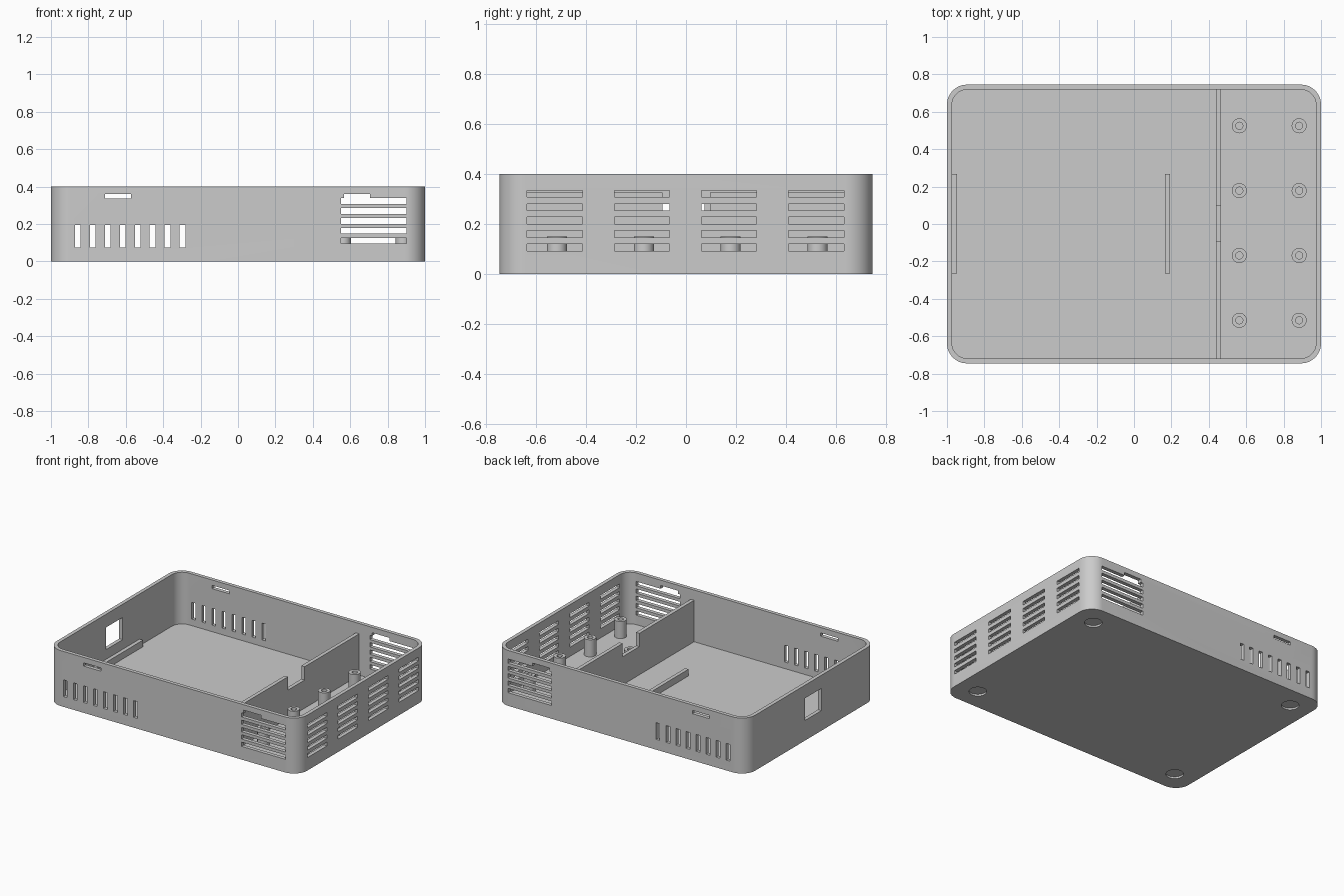
import bpy, bmesh, math
from mathutils import Matrix, Vector

if "Cube" in bpy.data.objects:
    bpy.data.objects.remove(bpy.data.objects["Cube"], do_unlink=True)

HX, HY, TOP, WALL = 1.0, 0.745, 0.4, 0.027
FLOOR = 0.027

grey = bpy.data.materials.new("plain_grey")
grey.use_nodes = True
colour = (0.6, 0.6, 0.6, 1)
grey.diffuse_color = colour
grey.node_tree.nodes["Principled BSDF"].inputs["Base Color"].default_value = colour


def finish(name, bm):
    bmesh.ops.recalc_face_normals(bm, faces=bm.faces)
    mesh = bpy.data.meshes.new(name)
    bm.to_mesh(mesh)
    bm.free()
    mesh.materials.append(grey)
    obj = bpy.data.objects.new(name, mesh)
    bpy.context.collection.objects.link(obj)
    return obj


def add_box(bm, x0, x1, y0, y1, z0, z1):
    size = Vector((x1 - x0, y1 - y0, z1 - z0))
    mid = Vector((x0 + x1, y0 + y1, z0 + z1)) / 2
    bmesh.ops.create_cube(bm, size=1, matrix=Matrix.Translation(mid) @ Matrix.Diagonal(size).to_4x4())


def prism(bm, outline, z0, z1):
    face = bm.faces.new([bm.verts.new((x, y, z0)) for x, y in outline])
    new = bmesh.ops.extrude_face_region(bm, geom=[face], use_keep_orig=True)["geom"]
    verts = [v for v in new if isinstance(v, bmesh.types.BMVert)]
    bmesh.ops.translate(bm, verts=verts, vec=(0, 0, z1 - z0))


def rounded_box(name, hx, hy, r, z0, z1, steps=12):
    outline = []
    for i, (sx, sy) in enumerate([(1, 1), (-1, 1), (-1, -1), (1, -1)]):
        for k in range(steps + 1):
            a = (i + k / steps) * math.pi / 2
            outline.append((sx * (hx - r) + r * math.cos(a), sy * (hy - r) + r * math.sin(a)))
    bm = bmesh.new()
    prism(bm, outline, z0, z1)
    return finish(name, bm)


def boxes(name, dims):
    bm = bmesh.new()
    for d in dims:
        add_box(bm, *d)
    return finish(name, bm)


def cut(obj, cutter):
    cutter.hide_render = True
    mod = obj.modifiers.new("cut", 'BOOLEAN')
    mod.operation, mod.solver, mod.object = 'DIFFERENCE', 'EXACT', cutter
    bpy.context.view_layer.objects.active = obj
    bpy.ops.object.modifier_apply(modifier=mod.name)
    bpy.data.objects.remove(cutter, do_unlink=True)


def smooth(obj):
    bpy.ops.object.select_all(action='DESELECT')
    obj.select_set(True)
    bpy.context.view_layer.objects.active = obj
    bpy.ops.object.shade_smooth_by_angle(angle=math.radians(30))


# Open tray with rounded corners
tray = rounded_box("tray", HX, HY, 0.107, 0, TOP)
cut(tray, rounded_box("cavity", HX - WALL, HY - WALL, 0.08, FLOOR, TOP + 0.1))

# Vents and clip slots, the same in the front and back walls
cut(tray, boxes("upright_vents", [(-0.872 + 0.08 * i, -0.842 + 0.08 * i, -1, 1, 0.074, 0.195)
                                  for i in range(8)]))
cut(tray, boxes("long_vents", [(0.55, 0.9, -1, 1, 0.095 + 0.053 * i, 0.126 + 0.053 * i)
                               for i in range(5)]))
cut(tray, boxes("clip_slots", [(x, x + 0.138, -1, 1, 0.337, 0.361) for x in (-0.71, 0.567)]))

# Four groups of vents in the right-hand end wall
cut(tray, boxes("end_vents", [(0.9, 1.1, y - 0.11, y + 0.11, 0.093 + 0.0535 * i, 0.12 + 0.0535 * i)
                              for y in (-0.524, -0.176, 0.172, 0.52) for i in range(5)]))

# Socket window in the other end wall
cut(tray, boxes("socket_window", [(-1.1, -0.9, -0.115, 0.074, 0.145, 0.305)]))

# Shallow round foot recesses underneath
bm = bmesh.new()
for sx in (-1, 1):
    for sy in (-1, 1):
        bmesh.ops.create_cone(bm, cap_ends=True, segments=32, radius1=0.058, radius2=0.058, depth=0.026,
                              matrix=Matrix.Translation((sx * 0.84, sy * 0.587, 0)))
cut(tray, finish("foot_recesses", bm))
smooth(tray)

# Divider with a cable notch
divider = boxes("divider", [(0.438, 0.465, -HY + WALL, HY - WALL, FLOOR, 0.326)])
cut(divider, boxes("cable_notch", [(0.4, 0.5, -0.094, 0.096, 0.23, 0.5)]))

# Low locating rails
for name, x in (("end_rail", -HX + WALL), ("middle_rail", 0.165)):
    boxes(name, [(x, x + 0.027, -0.265, 0.268, FLOOR, 0.075)])

# Hollow mounting posts
for x in (0.563, 0.883):
    for i in range(4):
        bm = bmesh.new()
        profile = [(0.019, FLOOR), (0.019, 0.15), (0.04, 0.15), (0.04, FLOOR)]
        verts = [bm.verts.new((r, 0, z)) for r, z in profile]
        edges = [bm.edges.new(pair) for pair in zip(verts, verts[1:] + verts[:1])]
        bmesh.ops.spin(bm, geom=verts + edges, cent=(0, 0, 0), axis=(0, 0, 1),
                       angle=math.tau, steps=32)
        bmesh.ops.remove_doubles(bm, verts=bm.verts, dist=0.0001)
        post = finish("mounting_post", bm)
        post.location = (x, -0.515 + 0.3467 * i, 0)
        smooth(post)
